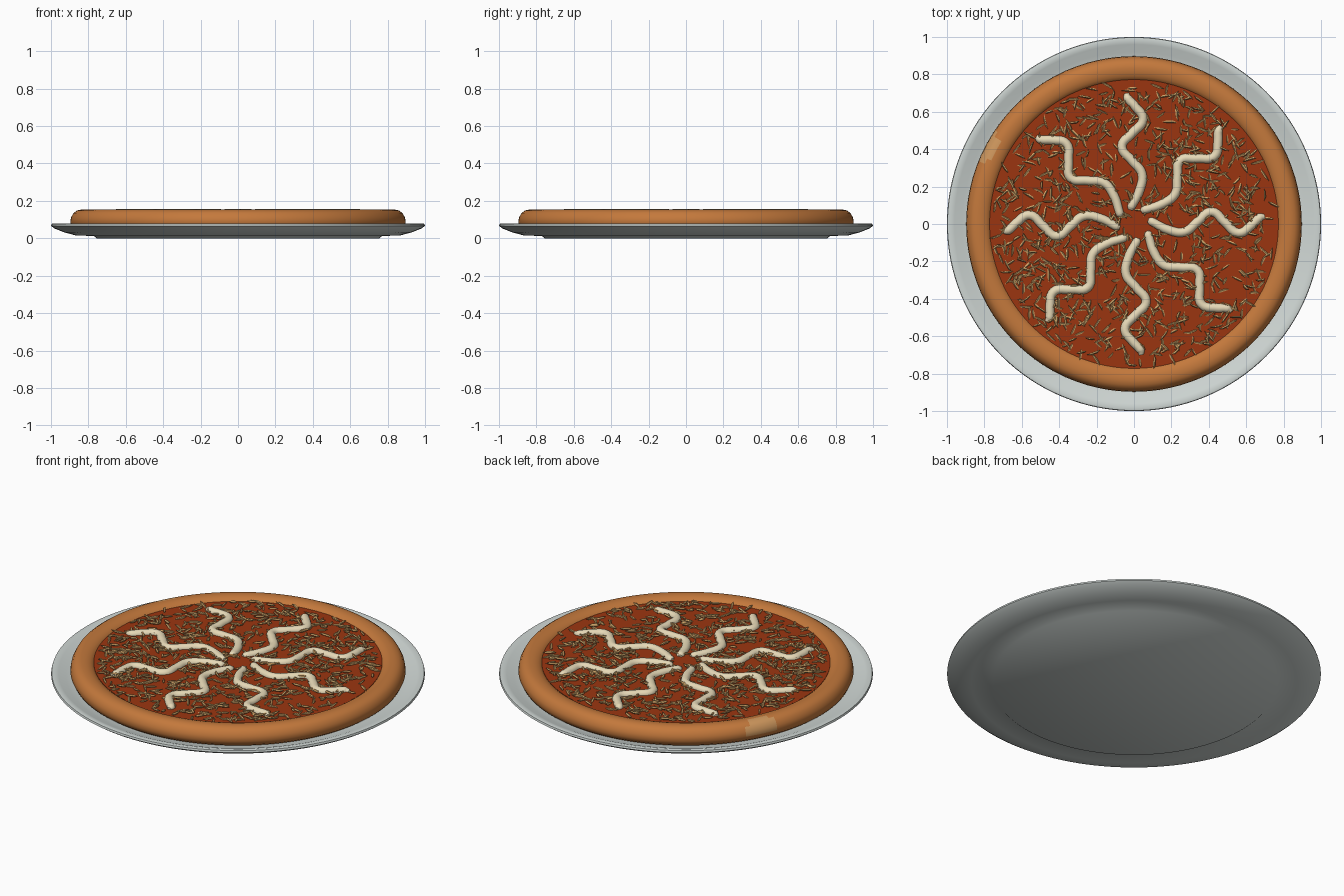
import bpy, bmesh, math, random
from mathutils import Vector, Matrix

if "Cube" in bpy.data.objects:
    bpy.data.objects.remove(bpy.data.objects["Cube"])

random.seed(4)


def mat(name, rgb):
    m = bpy.data.materials.new(name)
    m.diffuse_color = (*rgb, 1)
    m.use_nodes = True
    m.node_tree.nodes["Principled BSDF"].inputs["Base Color"].default_value = m.diffuse_color
    return m


PLATE = mat("plate grey", (0.62, 0.67, 0.65))
CRUST = mat("baked crust", (0.55, 0.19, 0.045))
PALE = mat("pale crust", (0.62, 0.31, 0.11))
SAUCE = mat("tomato sauce", (0.33, 0.036, 0.005))
CREAM = mat("cream sauce", (0.80, 0.70, 0.48))
SHRED = mat("cheese shred", (0.62, 0.37, 0.14))


def finish(name, bm, mats, angle=40):
    bmesh.ops.recalc_face_normals(bm, faces=bm.faces)
    me = bpy.data.meshes.new(name)
    bm.to_mesh(me)
    bm.free()
    for m in mats:
        me.materials.append(m)
    ob = bpy.data.objects.new(name, me)
    bpy.context.collection.objects.link(ob)
    bpy.context.view_layer.objects.active = ob
    ob.select_set(True)
    bpy.ops.object.shade_smooth_by_angle(angle=math.radians(angle))
    ob.select_set(False)
    return ob


def lathe(profile, n, closed=False):
    bm = bmesh.new()
    rings = []
    for r, z in profile:
        if r == 0:
            rings.append([bm.verts.new((0, 0, z))] * n)
        else:
            rings.append([bm.verts.new((r * math.cos(math.tau * i / n), r * math.sin(math.tau * i / n), z))
                          for i in range(n)])
    pairs = list(zip(rings, rings[1:]))
    if closed:
        pairs.append((rings[-1], rings[0]))
    for a, b in pairs:
        for i in range(n):
            j = (i + 1) % n
            vs = list(dict.fromkeys((a[i], a[j], b[j], b[i])))
            bm.faces.new(vs)
    return bm


# Plate: shallow dish on a low foot
finish("plate", lathe([(0, 0), (0.755, 0), (0.77, 0.012), (0.87, 0.016), (0.93, 0.032), (0.98, 0.052),
                       (1.0, 0.066), (0.997, 0.077), (0.985, 0.08), (0.96, 0.074), (0.92, 0.058),
                       (0.86, 0.045), (0.78, 0.04), (0, 0.04)], 128), [PLATE])

# Crust ring with one pale patch
bm = lathe([(0.86, 0.042), (0.885, 0.06), (0.897, 0.085), (0.893, 0.11), (0.88, 0.135), (0.86, 0.149),
            (0.835, 0.154), (0.81, 0.152), (0.79, 0.146), (0.775, 0.136), (0.765, 0.122), (0.76, 0.042)],
           180, True)
for f in bm.faces:
    c = f.calc_center_median()
    r, a = math.hypot(c.x, c.y), math.degrees(math.atan2(c.y, c.x))
    if c.z > 0.09 and r > 0.83 and abs(a - 152) < 5 or r > 0.87 and c.z > 0.075 and abs(a - 153) < 4:
        f.material_index = 1
finish("crust", bm, [CRUST, PALE])

# Tomato sauce disc
finish("tomato_sauce", lathe([(0, 0.05), (0.768, 0.05), (0.772, 0.134), (0, 0.134)], 128), [SAUCE])

# Grated cheese: many small pointed spindles scattered over the sauce
bm = bmesh.new()
for k in range(1050):
    r, a = 0.755 * math.sqrt(random.uniform(0.006, 1)), random.uniform(0, math.tau)
    L, w = random.uniform(0.022, 0.042), random.uniform(0.006, 0.0085)
    M = (Matrix.Translation((r * math.cos(a), r * math.sin(a), random.uniform(0.136, 0.145)))
         @ Matrix.Rotation(random.uniform(0, math.tau), 4, 'Z')
         @ Matrix.Rotation(random.uniform(-0.2, 0.2), 4, 'Y'))
    bend = random.uniform(-0.006, 0.006)
    rings = []
    for x, s in ((-0.5, 0.85), (0.4, 0.9)):
        rings.append([bm.verts.new(M @ Vector((x * L, bend + s * w * math.cos(t * math.tau / 5),
                                               s * w * math.sin(t * math.tau / 5)))) for t in range(5)])
    tips = [bm.verts.new(M @ Vector((s * L, 0, 0))) for s in (-1, 1)]
    for i in range(5):
        j = (i + 1) % 5
        bm.faces.new((rings[0][i], rings[0][j], rings[1][j], rings[1][i]))
        bm.faces.new((rings[0][j], rings[0][i], tips[0]))
        bm.faces.new((rings[1][i], rings[1][j], tips[1]))
finish("grated_cheese", bm, [SHRED], 60)

# Eight wavy cream strands radiating from the centre
PATH = [(0.075, 0.02, 0.5), (0.09, 0.015, 0.9), (0.18, -0.03, 1), (0.27, -0.042, 1), (0.34, 0.012, 1),
        (0.415, 0.065, 1), (0.485, 0.01, 1), (0.56, -0.048, 1), (0.63, -0.005, 1), (0.675, 0.035, 0.95),
        (0.70, 0.04, 0.5)]
for k in range(8):
    cu = bpy.data.curves.new("cream_strand", 'CURVE')
    cu.dimensions = '3D'
    cu.bevel_depth = 0.025
    cu.bevel_resolution = 3
    cu.resolution_u = 6
    cu.use_fill_caps = True
    sp = cu.splines.new('BEZIER')
    sp.bezier_points.add(len(PATH) - 1)
    R = Matrix.Rotation(k * math.pi / 4, 4, 'Z')
    for p, (x, y, s) in zip(sp.bezier_points, PATH):
        p.co = R @ Vector((x, y, 0.132))
        p.radius = s
        p.handle_left_type = p.handle_right_type = 'AUTO'
    cu.materials.append(CREAM)
    ob = bpy.data.objects.new("cream_strand_%d" % (k + 1), cu)
    bpy.context.collection.objects.link(ob)
